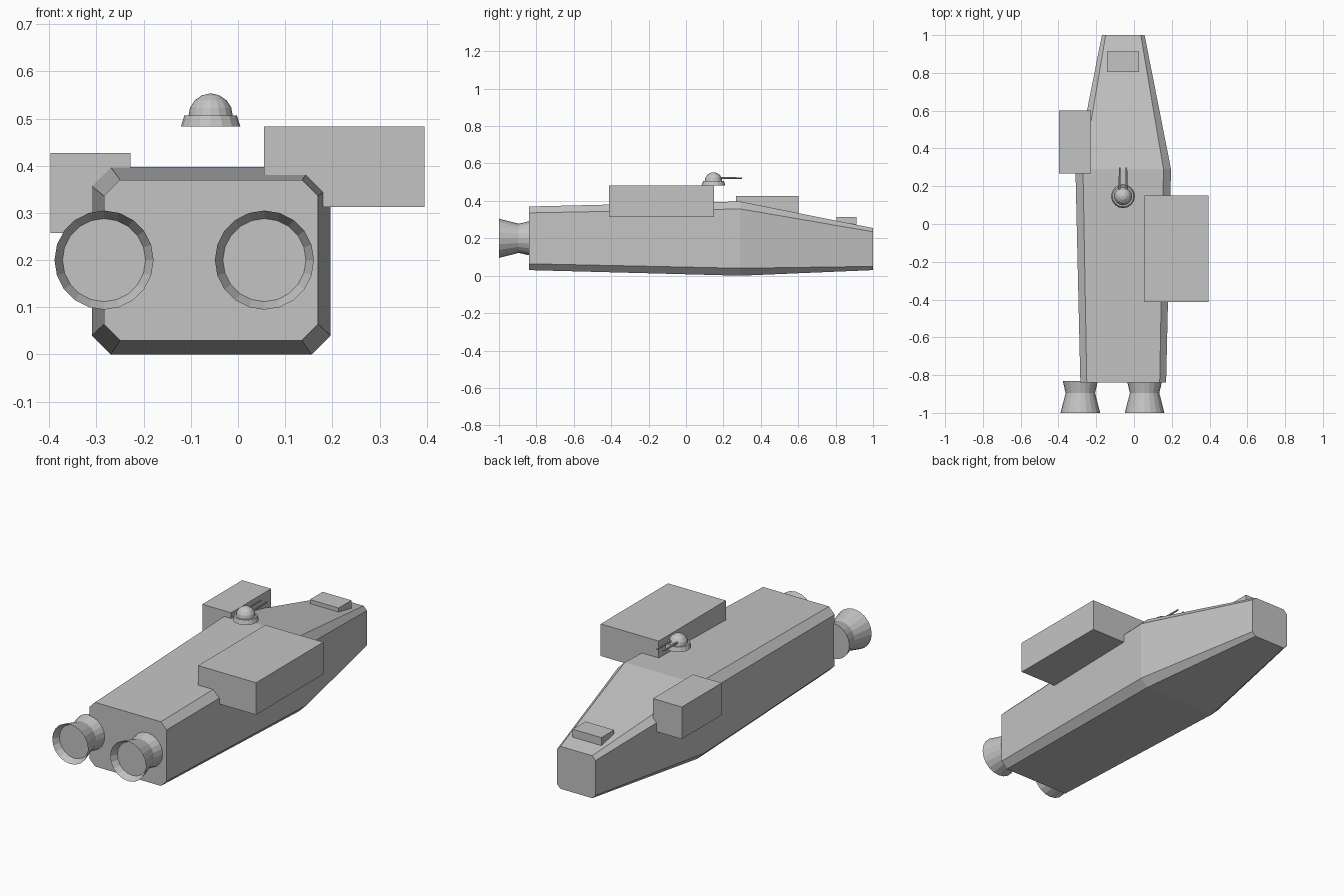
import bpy, bmesh, math
from mathutils import Matrix, Vector

if "Cube" in bpy.data.objects:
    bpy.data.objects.remove(bpy.data.objects["Cube"])

grey = bpy.data.materials.new("plain grey")
grey.diffuse_color = (0.55, 0.55, 0.55, 1)
grey.use_nodes = True
grey.node_tree.nodes["Principled BSDF"].inputs["Base Color"].default_value = grey.diffuse_color
CX = -0.057  # hull centre line


def finish(name, bm):
    bmesh.ops.recalc_face_normals(bm, faces=bm.faces)
    me = bpy.data.meshes.new(name)
    bm.to_mesh(me)
    bm.free()
    me.materials.append(grey)
    ob = bpy.data.objects.new(name, me)
    bpy.context.collection.objects.link(ob)
    return ob


def loft(name, rings):
    """Skin a list of equal rings and cap both ends."""
    bm = bmesh.new()
    vs = [[bm.verts.new(p) for p in r] for r in rings]
    n = len(vs[0])
    for a, b in zip(vs, vs[1:]):
        for i in range(n):
            j = (i + 1) % n
            bm.faces.new((a[i], a[j], b[j], b[i]))
    bm.faces.new(vs[0])
    bm.faces.new(vs[-1])
    return finish(name, bm)


def lathe(name, profile, centre, sides, along_y=False):
    """Revolve (radius, height) pairs about z, or about y."""
    rot = Matrix.Rotation(-math.pi / 2, 3, 'X') if along_y else Matrix.Identity(3)
    c = Vector(centre)
    rings = [[c + rot @ Vector((r * math.cos(2 * math.pi * i / sides),
                                r * math.sin(2 * math.pi * i / sides), h))
              for i in range(sides)] for r, h in profile]
    return loft(name, rings)


def box(name, lo, hi):
    bm = bmesh.new()
    bmesh.ops.create_cube(bm, size=1)
    for v in bm.verts:
        v.co = [(a + b) / 2 + t * (b - a) for a, b, t in zip(lo, hi, v.co)]
    return finish(name, bm)


def section(y, w, z0, z1, c):
    """Rectangle with cut corners."""
    return [(CX + x, y, z) for x, z in
            ((-w + c, z0), (w - c, z0), (w, z0 + c), (w, z1 - c),
             (w - c, z1), (-w + c, z1), (-w, z1 - c), (-w, z0 + c))]


# Hull: tail, widest point, nose
loft("hull", [section(-0.84, 0.227, 0.03, 0.37, 0.034),
              section(0.29, 0.253, 0.0, 0.397, 0.04),
              section(1.0, 0.113, 0.03, 0.255, 0.02)])

# Side pods and nose plate
box("large_pod", (0.055, -0.413, 0.313), (0.395, 0.15, 0.483))
box("small_pod", (-0.397, 0.268, 0.257), (-0.228, 0.602, 0.427))
box("nose_plate", (-0.142, 0.805, 0.268), (0.026, 0.912, 0.315))

# Engine nozzles with recessed ends
for name, x in (("left_engine", -0.284), ("right_engine", 0.056)):
    lathe(name, [(0.093, -0.83), (0.078, -0.895), (0.105, -1.0), (0.088, -0.965)],
          (x, 0, 0.2), 20, True)

# Turret: flared base, dome and twin barrels
T = (-0.058, 0.147, 0.483)
lathe("turret_base", [(0.063, 0), (0.056, 0.023)], T, 16)
lathe("turret_dome", [(0.047 * math.cos(a), 0.023 + 0.047 * math.sin(a))
                      for a in (math.radians(d) for d in (0, 22, 44, 66, 85))], T, 16)
for name, dx in (("left_barrel", -0.018), ("right_barrel", 0.018)):
    lathe(name, [(0.006, 0.02), (0.004, 0.153)],
          (T[0] + dx, T[1], 0.522), 8, True)
